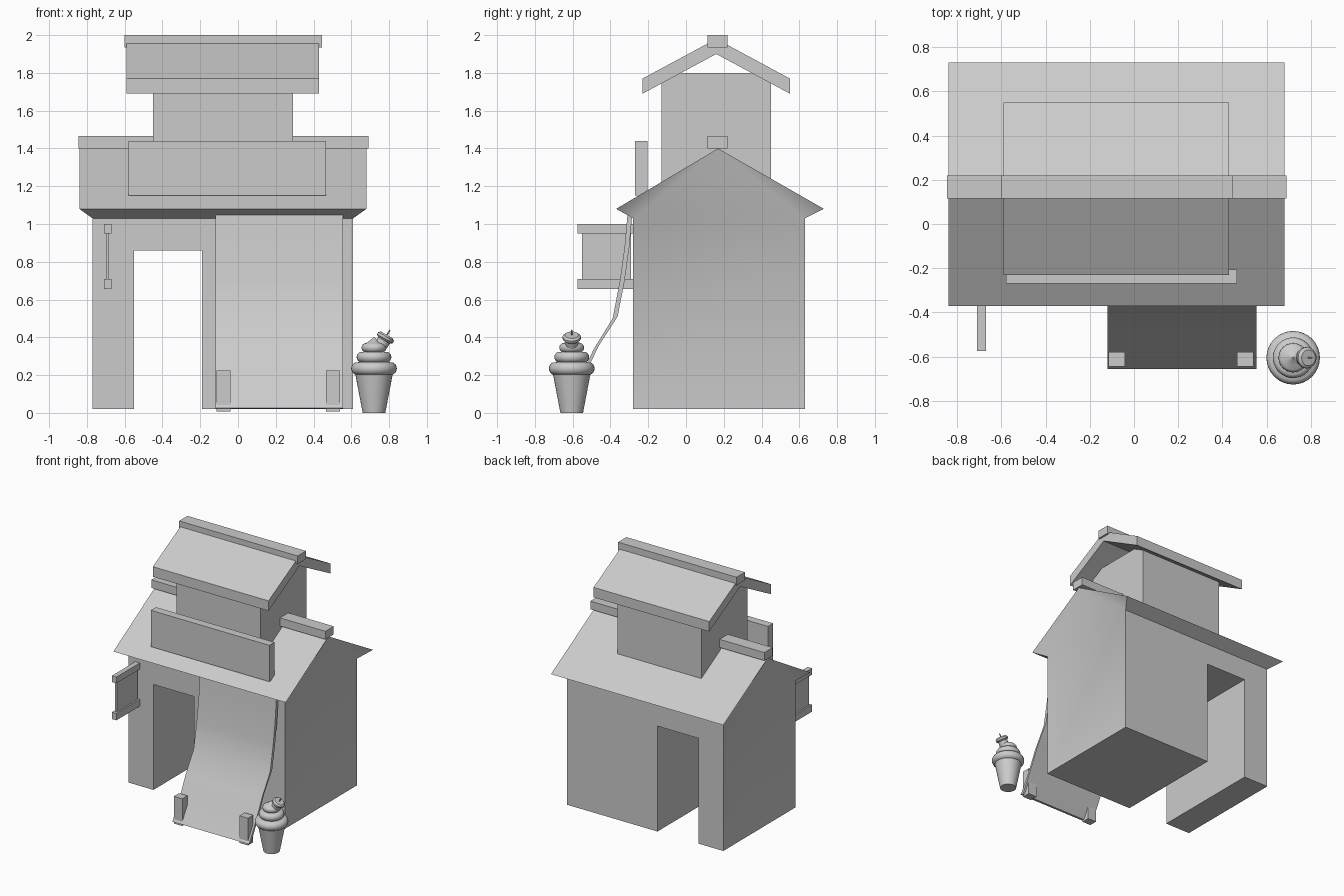
import bpy, bmesh, math
from mathutils import Vector

if "Cube" in bpy.data.objects:
    bpy.data.objects.remove(bpy.data.objects["Cube"])


def make(name, verts, faces, smooth=False):
    me = bpy.data.meshes.new(name)
    bm = bmesh.new()
    vs = [bm.verts.new(v) for v in verts]
    for f in faces:
        bm.faces.new([vs[i] for i in f])
    bmesh.ops.recalc_face_normals(bm, faces=bm.faces)
    bm.to_mesh(me)
    bm.free()
    ob = bpy.data.objects.new(name, me)
    bpy.context.collection.objects.link(ob)
    if smooth:
        soften(ob)
    return ob


def activate(ob):
    bpy.ops.object.select_all(action='DESELECT')
    ob.select_set(True)
    bpy.context.view_layer.objects.active = ob


def soften(ob):
    activate(ob)
    bpy.ops.object.shade_smooth_by_angle(angle=math.radians(35))


def box(name, x, y, z):
    v = [(a, b, c) for a in x for b in y for c in z]
    f = [(0, 1, 3, 2), (4, 6, 7, 5), (0, 4, 5, 1), (2, 3, 7, 6), (0, 2, 6, 4), (1, 5, 7, 3)]
    return make(name, v, f)


def strip(name, x, side_a, side_b):
    """Bent slab: two matching (y, z) lines joined and stretched along x."""
    n = len(side_a)
    v = [(xx, y, z) for xx in x for y, z in side_a + side_b]
    m = 2 * n
    f = []
    for i in range(n - 1):
        a, b, c, d = i, i + 1, n + i + 1, n + i
        f += [(a, b, c, d), (m + a, m + d, m + c, m + b),
              (a, m + a, m + b, b), (d, c, m + c, m + d)]
    f += [(0, n, m + n, m), (n - 1, m + n - 1, m + 2 * n - 1, 2 * n - 1)]
    return make(name, v, f, True)


def lathe(name, profile, loc, seg=32, tilt=0):
    """Closed solid of revolution from (radius, z) points."""
    v = [(r * math.cos(2 * math.pi * k / seg), r * math.sin(2 * math.pi * k / seg), z)
         for r, z in profile for k in range(seg)]
    f = [(i * seg + k, i * seg + (k + 1) % seg, (i + 1) * seg + (k + 1) % seg, (i + 1) * seg + k)
         for i in range(len(profile) - 1) for k in range(seg)]
    last = (len(profile) - 1) * seg
    f += [tuple(range(seg)), tuple(range(last, last + seg))]
    ob = make(name, v, f, True)
    ob.location = loc
    ob.rotation_euler.y = tilt
    return ob


# Main house: walls flaring out into the overhanging gable roof
wall = [(x, y, z) for z in (0.02, 1.03) for x, y in
        ((-0.77, -0.28), (0.61, -0.28), (0.61, 0.63), (-0.77, 0.63))]
eave = [(-0.84, -0.37, 1.08), (0.68, -0.37, 1.08), (0.68, 0.73, 1.08), (-0.84, 0.73, 1.08)]
ridge = [(-0.84, 0.17, 1.40), (0.68, 0.17, 1.40)]
faces = [(3, 2, 1, 0)] + [(i, (i + 1) % 4, 4 + (i + 1) % 4, 4 + i) for i in range(4)]
faces += [(4, 5, 9, 8), (6, 7, 11, 10), (8, 9, 13, 12), (10, 11, 12, 13),
          (5, 6, 13), (7, 4, 12), (5, 13, 9), (6, 10, 13), (7, 12, 11), (4, 8, 12)]
house = make("house", wall + eave + ridge, faces)

# Passage cut right through the house
cutter = box("passage_cutter", (-0.55, -0.19), (-0.6, 1.0), (-0.2, 0.86))
mod = house.modifiers.new("passage", 'BOOLEAN')
mod.object, mod.operation, mod.solver = cutter, 'DIFFERENCE', 'EXACT'
activate(house)
bpy.ops.object.modifier_apply(modifier=mod.name)
bpy.data.objects.remove(cutter)
soften(house)

# Upper tower and roofs
box("lower_ridge_cap", (-0.845, 0.69), (0.115, 0.22), (1.40, 1.465))
box("tower", (-0.45, 0.29), (-0.13, 0.45), (1.13, 1.80))
strip("tower_roof", (-0.59, 0.43),
      [(-0.23, 1.77), (0.16, 1.98), (0.55, 1.77)],
      [(-0.23, 1.69), (0.16, 1.90), (0.55, 1.69)])
box("upper_ridge_cap", (-0.60, 0.445), (0.115, 0.22), (1.935, 2.0))
box("front_board", (-0.58, 0.465), (-0.27, -0.205), (1.15, 1.44))

# Hanging side sign
for label, z in (("top", (0.95, 1.0)), ("bottom", (0.655, 0.71))):
    box("sign_rail_" + label, (-0.71, -0.67), (-0.575, -0.275), z)
box("sign_panel", (-0.698, -0.682), (-0.55, -0.29), (0.71, 0.95))

# Draped front cloth with two corner weights
strip("front_cloth", (-0.12, 0.555),
      [(-0.31, 1.05), (-0.325, 0.88), (-0.35, 0.70), (-0.388, 0.50),
       (-0.487, 0.34), (-0.57, 0.17), (-0.655, 0.025)],
      [(-0.285, 1.05), (-0.30, 0.88), (-0.325, 0.70), (-0.362, 0.51),
       (-0.462, 0.355), (-0.545, 0.18), (-0.63, 0.02)])
for i, x in enumerate((-0.115, 0.465)):
    box("cloth_weight_%d" % i, (x, x + 0.075), (-0.645, -0.58), (0.008, 0.225))

# Ice cream cone with swirls
c = (0.72, -0.605)
lathe("cone", [(0.06, 0), (0.10, 0.21)], (*c, 0))
swirl = [(0.09, 0.2)]
for r, z, h in ((0.121, 0.235, 0.035), (0.092, 0.295, 0.03), (0.066, 0.345, 0.025)):
    for a in range(-60, 61, 20):
        t = math.radians(a)
        swirl.append((r - h * (1 - math.cos(t)), z + h * math.sin(t)))
swirl += [(0.035, 0.373), (0.004, 0.398)]
lathe("swirl", swirl, (*c, 0))

# Tilted topping with stem
tilt = math.radians(30)
p = Vector((0.75, c[1], 0.345))
lathe("topping", [(0.033, 0), (0.036, 0.045), (0.048, 0.055), (0.048, 0.068), (0.036, 0.078)],
      p, 24, tilt)
lathe("topping_stem", [(0.004, 0.07), (0.004, 0.108)], p, 8, tilt)
